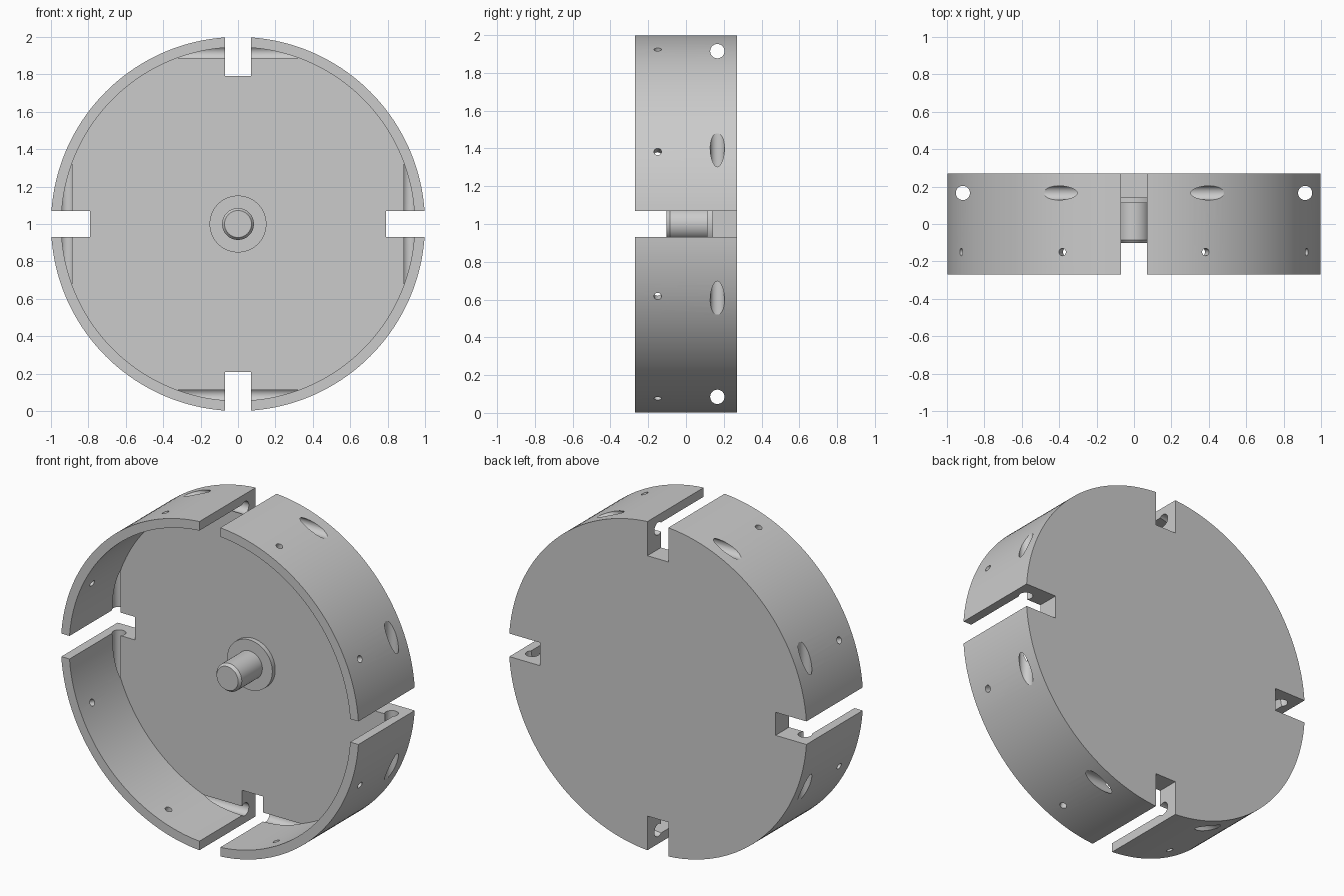
import bpy, bmesh
from math import cos, sin, pi, radians
from mathutils import Matrix, Vector

cube = bpy.data.objects.get("Cube")
if cube:
    bpy.data.objects.remove(cube, do_unlink=True)

CENTER = Vector((0, 0, 1))
FLOOR_Y, HALF_DEPTH = 0.14, 0.27

grey = bpy.data.materials.new("light grey")
grey.use_nodes = True
grey.diffuse_color = (0.6, 0.6, 0.6, 1)
grey.node_tree.nodes["Principled BSDF"].inputs["Base Color"].default_value = (0.6, 0.6, 0.6, 1)


def to_object(name, bm):
    bmesh.ops.recalc_face_normals(bm, faces=bm.faces)
    mesh = bpy.data.meshes.new(name)
    bm.to_mesh(mesh)
    bm.free()
    mesh.materials.append(grey)
    ob = bpy.data.objects.new(name, mesh)
    bpy.context.collection.objects.link(ob)
    return ob


def lathe(name, profile, steps):
    """Turn (radius, y) points around the y axis through the centre, with flat caps."""
    bm = bmesh.new()
    rings = []
    for r, y in profile:
        angles = [2 * pi * i / steps for i in range(steps)]
        rings.append([bm.verts.new(CENTER + Vector((r * cos(a), y, r * sin(a)))) for a in angles])
    for a, b in zip(rings, rings[1:]):
        for i in range(steps):
            j = (i + 1) % steps
            bm.faces.new((a[i], a[j], b[j], b[i]))
    bm.faces.new(rings[0])
    bm.faces.new(rings[-1])
    return to_object(name, bm)


def rod(name, radius, length, position, rotation, steps=32):
    bm = bmesh.new()
    bmesh.ops.create_cone(bm, cap_ends=True, segments=steps, radius1=radius, radius2=radius,
                          depth=length, matrix=Matrix.Translation(position) @ rotation)
    return to_object(name, bm)


def activate(ob):
    bpy.ops.object.select_all(action='DESELECT')
    ob.select_set(True)
    bpy.context.view_layer.objects.active = ob


def cut(ob, cutter):
    cutter.hide_render = True
    mod = ob.modifiers.new("cut", 'BOOLEAN')
    mod.operation, mod.solver, mod.object = 'DIFFERENCE', 'EXACT', cutter
    activate(ob)
    bpy.ops.object.modifier_apply(modifier=mod.name)
    bpy.data.objects.remove(cutter, do_unlink=True)


# Shallow round housing, open at the front
housing = lathe("housing", [(0.945, FLOOR_Y), (0.945, -HALF_DEPTH),
                            (1, -HALF_DEPTH), (1, HALF_DEPTH)], 192)

# Four straight cross holes beside the rim, breaking through the floor
for k in range(4):
    turn = Matrix.Rotation(k * pi / 2, 4, 'Y')
    position = CENTER + turn @ Vector((0, 0.166, 0.915))
    cut(housing, rod("cross_hole", 0.038, 1.3, position, turn @ Matrix.Rotation(pi / 2, 4, 'Y')))

# Eight small screw holes through the wall, drilled as four diameters
for k in range(4):
    turn = Matrix.Rotation(radians(22.5 + 45 * k), 4, 'Y')
    cut(housing, rod("screw_hole", 0.02, 2.4, CENTER + Vector((0, -0.15, 0)), turn, 20))

# Four slots through the rim
for k in range(4):
    turn = Matrix.Rotation(k * pi / 2, 4, 'Y')
    bm = bmesh.new()
    bmesh.ops.create_cube(bm, size=1, matrix=Matrix.Translation(CENTER) @ turn
                          @ Matrix.Translation((0, 0, 0.99)) @ Matrix.Diagonal((0.14, 1, 0.4, 1)))
    cut(housing, to_object("slot", bm))

# Centre collar and chamfered pin
collar = lathe("centre_collar", [(0.152, FLOOR_Y + 0.01), (0.152, 0.112)], 64)
pin = lathe("centre_pin", [(0.085, 0.12), (0.085, -0.085), (0.072, -0.102)], 64)

for ob in (housing, collar, pin):
    activate(ob)
    bpy.ops.object.shade_smooth_by_angle(angle=radians(25))
